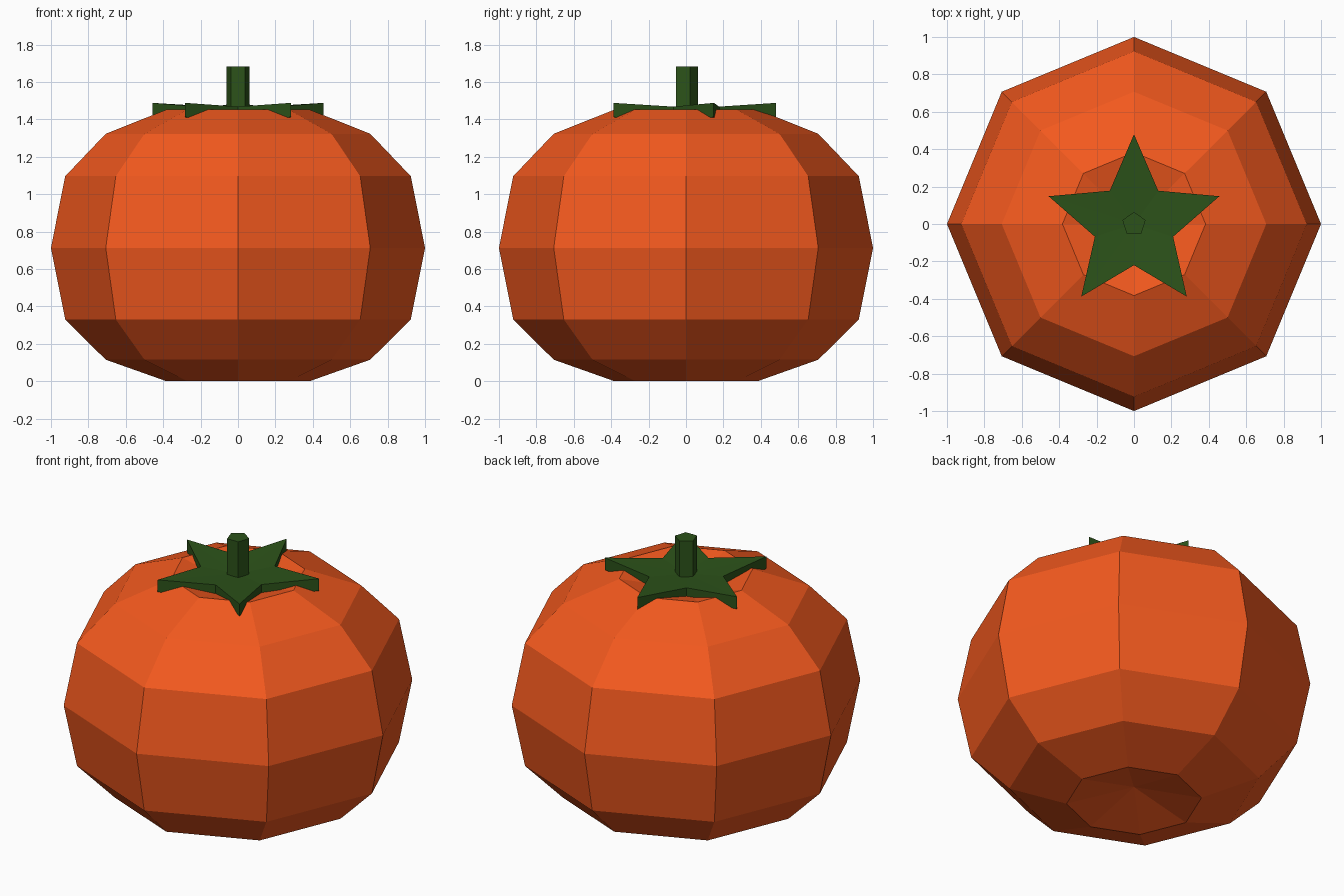
import bpy, bmesh
from math import sin, cos, pi, radians

if "Cube" in bpy.data.objects:
    bpy.data.objects.remove(bpy.data.objects["Cube"])


def material(name, color):
    m = bpy.data.materials.new(name)
    m.diffuse_color = color
    m.use_nodes = True
    m.node_tree.nodes["Principled BSDF"].inputs["Base Color"].default_value = m.diffuse_color
    return m


def finish(name, bm, mat):
    bmesh.ops.recalc_face_normals(bm, faces=bm.faces)
    me = bpy.data.meshes.new(name)
    bm.to_mesh(me)
    bm.free()
    me.materials.append(mat)
    ob = bpy.data.objects.new(name, me)
    bpy.context.collection.objects.link(ob)
    return ob


def ring(bm, n, radius, z, start=0.0):
    return [bm.verts.new((radius * cos(start + 2 * pi * i / n),
                          radius * sin(start + 2 * pi * i / n), z)) for i in range(n)]


def bridge(bm, a, b):
    n = len(a)
    for i in range(n):
        j = (i + 1) % n
        bm.faces.new((a[i], a[j], b[j], b[i]))


def fan(bm, loop, z):
    c = bm.verts.new((0, 0, z))
    for i in range(len(loop)):
        bm.faces.new((loop[i], loop[(i + 1) % len(loop)], c))


orange = material("fruit_orange", (0.9, 0.1, 0.013, 1))
green = material("leaf_green", (0.025, 0.085, 0.01, 1))

# Fruit: eight-sided squashed sphere with dented poles
bm = bmesh.new()
heights = [0.0, 0.115, 0.33, 0.713, 1.096, 1.323, 1.452]
loops = [ring(bm, 8, sin(radians(22.5 * (i + 1))), z) for i, z in enumerate(heights)]
for a, b in zip(loops, loops[1:]):
    bridge(bm, a, b)
fan(bm, loops[0], 0.09)
fan(bm, loops[-1], 1.36)
finish("fruit", bm, orange)

# Calyx: five-pointed star, tips raised slightly above the centre
bm = bmesh.new()


def star(drop):
    verts = []
    for i in range(10):
        r, z = (0.48, 1.488) if i % 2 == 0 else (0.22, 1.468)
        a = pi / 2 + i * pi / 5
        verts.append(bm.verts.new((r * cos(a), r * sin(a), z - drop)))
    return verts


top, bottom = star(0), star(0.076)
bridge(bm, bottom, top)
fan(bm, top, 1.455)
fan(bm, bottom, 1.38)
finish("calyx", bm, green)

# Stem: five-sided post
bm = bmesh.new()
low, high = ring(bm, 5, 0.065, 1.42, pi / 2), ring(bm, 5, 0.065, 1.682, pi / 2)
bridge(bm, low, high)
bm.faces.new(high)
bm.faces.new(low)
finish("stem", bm, green)
